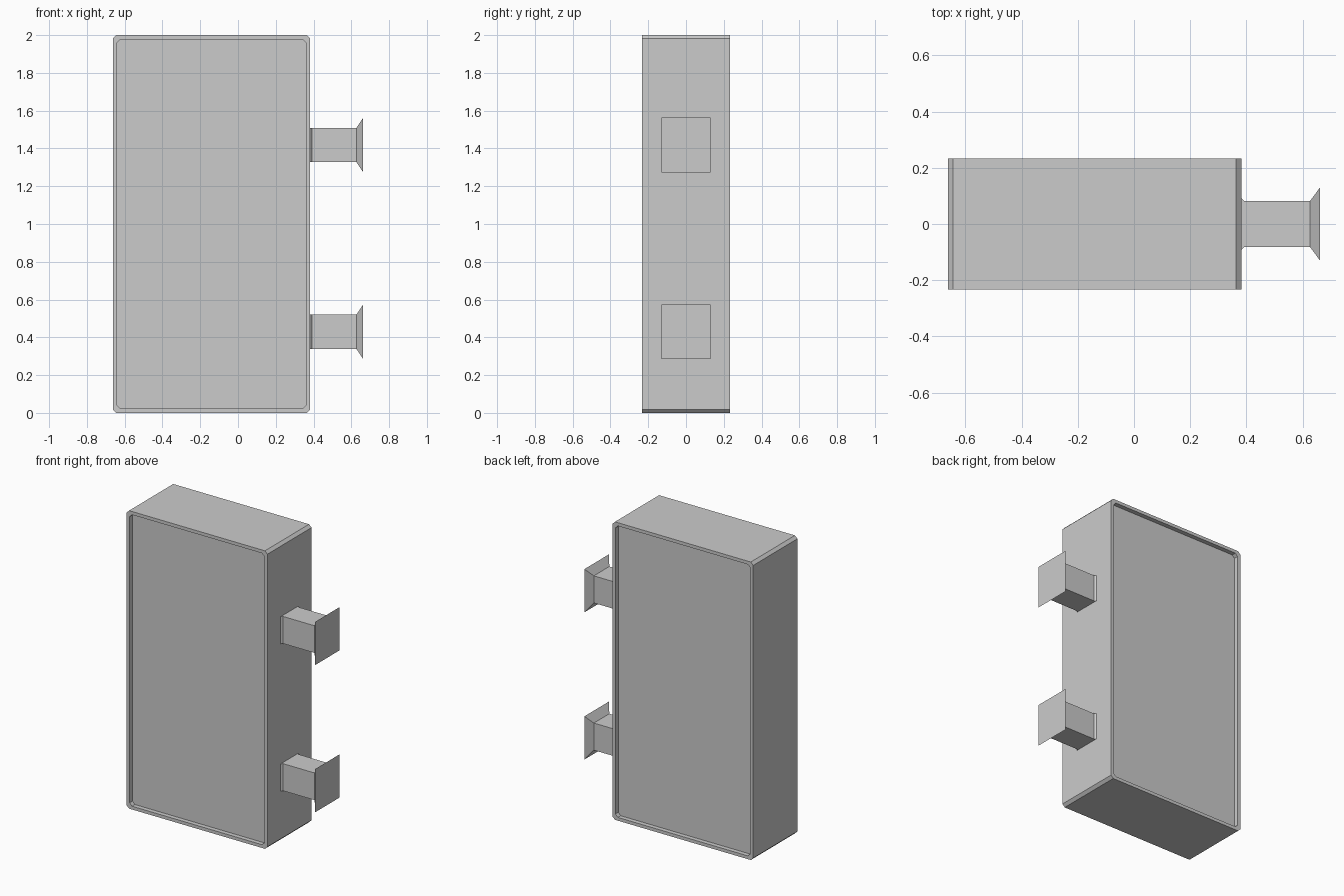
import bpy, bmesh
from mathutils import Vector

if "Cube" in bpy.data.objects:
    bpy.data.objects.remove(bpy.data.objects["Cube"])


def loft(name, loops):
    """Skin a list of equal-length closed loops and cap both ends."""
    bm = bmesh.new()
    rings = [[bm.verts.new(p) for p in loop] for loop in loops]
    n = len(rings[0])
    for a, b in zip(rings, rings[1:]):
        for i in range(n):
            j = (i + 1) % n
            bm.faces.new((a[i], a[j], b[j], b[i]))
    bm.faces.new(rings[0])
    bm.faces.new(rings[-1])
    bmesh.ops.recalc_face_normals(bm, faces=bm.faces)
    mesh = bpy.data.meshes.new(name)
    bm.to_mesh(mesh)
    bm.free()
    obj = bpy.data.objects.new(name, mesh)
    bpy.context.collection.objects.link(obj)
    return obj


X0, X1, Z0, Z1 = -0.663, 0.382, 0.0, 2.0
HALF_DEPTH, RIM, RECESS, CHAMFER = 0.234, 0.022, 0.03, 0.018


def case_loop(y, inset):
    """Rectangle with clipped corners in the xz plane."""
    a, b, c, d = X0 + inset, X1 - inset, Z0 + inset, Z1 - inset
    k = CHAMFER
    pts = [(a + k, c), (b - k, c), (b, c + k), (b, d - k),
           (b - k, d), (a + k, d), (a, d - k), (a, c + k)]
    return [Vector((x, y, z)) for x, z in pts]


# Case with a raised rim around a sunken panel on front and back
loft("case", [case_loop(y, inset) for y, inset in (
    (-HALF_DEPTH + RECESS, RIM), (-HALF_DEPTH, RIM), (-HALF_DEPTH, 0),
    (HALF_DEPTH, 0), (HALF_DEPTH, RIM), (HALF_DEPTH - RECESS, RIM))])


# Wall brackets: short square stems flaring into mounting plates
def bracket_loop(x, hy, hz, zc):
    return [Vector((x, sy * hy, zc + sz * hz))
            for sy, sz in ((-1, -1), (1, -1), (1, 1), (-1, 1))]


sections = ((X1 - 0.002, 0.095, 0.091), (0.392, 0.082, 0.091),
            (0.627, 0.082, 0.091), (0.663, 0.131, 0.145))
for name, zc in (("lower_bracket", 0.43), ("upper_bracket", 1.418)):
    loft(name, [bracket_loop(x, hy, hz, zc) for x, hy, hz in sections])
